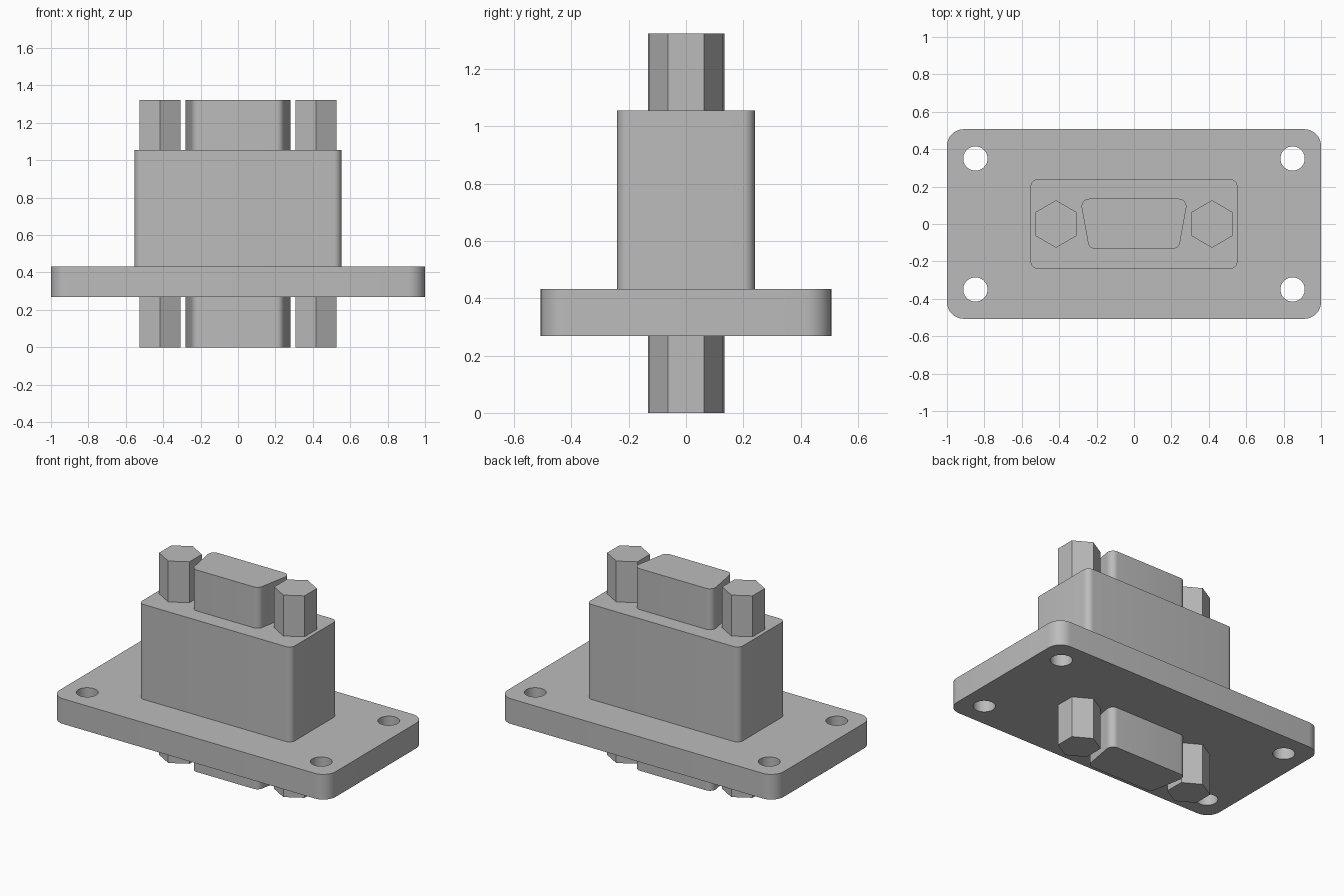
import bpy
import bmesh
from math import cos, sin, tan, pi, radians
from mathutils import Vector

if "Cube" in bpy.data.objects:
    bpy.data.objects.remove(bpy.data.objects["Cube"], do_unlink=True)

grey = bpy.data.materials.new("plain grey")
grey.use_nodes = True
grey.diffuse_color = (0.5, 0.5, 0.5, 1)
grey.node_tree.nodes["Principled BSDF"].inputs["Base Color"].default_value = (0.5, 0.5, 0.5, 1)

HEIGHT, PLATE_LOW, PLATE_HIGH, BODY_TOP = 1.323, 0.268, 0.433, 1.055


def rounded(corners, radius, steps=8):
    """Round every corner of a convex counter-clockwise outline."""
    outline = []
    points = [Vector(c) for c in corners]
    for i, p in enumerate(points):
        to_prev = (points[i - 1] - p).normalized()
        to_next = (points[(i + 1) % len(points)] - p).normalized()
        half = to_prev.angle(to_next) / 2
        centre = p + (to_prev + to_next).normalized() * radius / sin(half)
        start = p + to_prev * radius / tan(half) - centre
        sweep = pi - 2 * half
        for k in range(steps + 1):
            a = sweep * k / steps
            outline.append(centre + Vector((start.x * cos(a) - start.y * sin(a),
                                            start.x * sin(a) + start.y * cos(a))))
    return outline


def rectangle(hx, hy):
    return [(-hx, -hy), (hx, -hy), (hx, hy), (-hx, hy)]


def polygon(sides, radius, cx, cy, turn=0.0):
    return [(cx + radius * cos(turn + 2 * pi * i / sides),
             cy + radius * sin(turn + 2 * pi * i / sides)) for i in range(sides)]


def prism(name, outline, low, high):
    """Extrude a flat outline upwards between two heights."""
    bm = bmesh.new()
    base = bm.faces.new([bm.verts.new((x, y, low)) for x, y in outline])
    side = bmesh.ops.extrude_face_region(bm, geom=[base], use_keep_orig=True)
    tops = [v for v in side["geom"] if isinstance(v, bmesh.types.BMVert)]
    bmesh.ops.translate(bm, verts=tops, vec=(0, 0, high - low))
    bmesh.ops.recalc_face_normals(bm, faces=bm.faces)
    mesh = bpy.data.meshes.new(name)
    bm.to_mesh(mesh)
    bm.free()
    mesh.materials.append(grey)
    obj = bpy.data.objects.new(name, mesh)
    bpy.context.collection.objects.link(obj)
    return obj


def select_only(obj):
    bpy.ops.object.select_all(action="DESELECT")
    obj.select_set(True)
    bpy.context.view_layer.objects.active = obj


# Mounting plate with four corner holes
plate = prism("mounting_plate", rounded(rectangle(1, 0.507), 0.09), PLATE_LOW, PLATE_HIGH)
for sx in (-1, 1):
    for sy in (-1, 1):
        cutter = prism("hole_cutter", polygon(40, 0.065, sx * 0.848, sy * 0.35),
                       PLATE_LOW - 0.1, PLATE_HIGH + 0.1)
        cutter.hide_render = True
        cut = plate.modifiers.new("hole", "BOOLEAN")
        cut.operation, cut.solver, cut.object = "DIFFERENCE", "EXACT", cutter
        select_only(plate)
        bpy.ops.object.modifier_apply(modifier=cut.name)
        bpy.data.objects.remove(cutter, do_unlink=True)

# Central housing block
housing = prism("housing", rounded(rectangle(0.553, 0.24), 0.04), PLATE_HIGH, BODY_TOP)

# Tapered connector shell running through the housing
shell_outline = [(-0.24, -0.133), (0.24, -0.133), (0.288, 0.135), (-0.288, 0.135)]
shell = prism("connector_shell", rounded(shell_outline, 0.04), 0, HEIGHT)

# Hexagonal standoffs either side of the shell
parts = [plate, housing, shell]
for side, sx in (("left", 1), ("right", -1)):
    parts.append(prism(side + "_hex_standoff", polygon(6, 0.127, sx * 0.417, 0, pi / 6), 0, HEIGHT))

for part in parts:
    select_only(part)
    bpy.ops.object.shade_smooth_by_angle(angle=radians(30))
